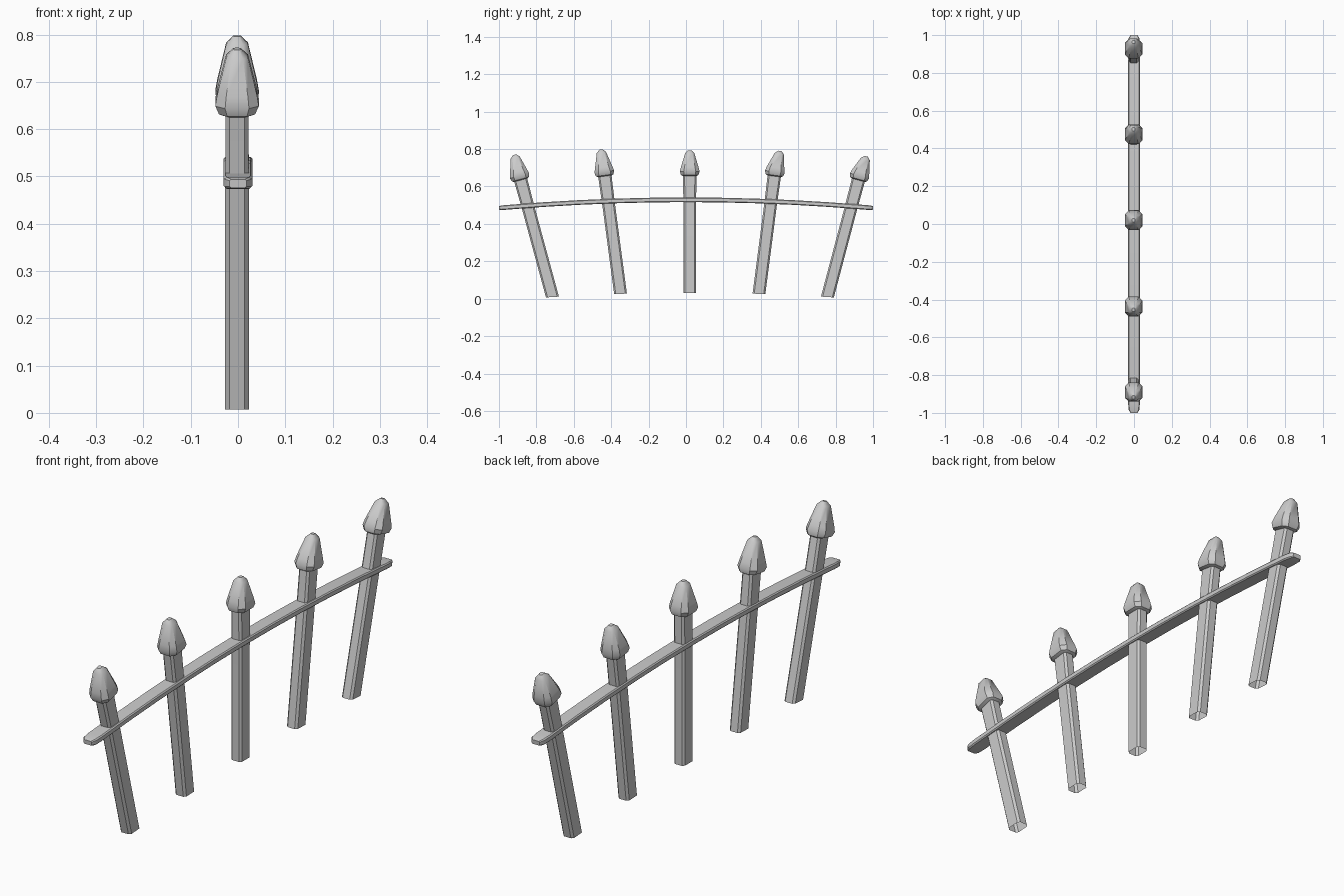
import bpy, bmesh, math
from mathutils import Vector

if "Cube" in bpy.data.objects:
    bpy.data.objects.remove(bpy.data.objects["Cube"])


def ring(bm, centre, hx, hy, axis, side, cut=0.28, skew=0.0):
    """Chamfered rectangle of half sizes hx (along x) and hy (along side)."""
    c = cut * min(hx, hy)
    pts = [(hx, hy - c), (hx - c, hy), (-hx + c, hy), (-hx, hy - c),
           (-hx, -hy + c), (-hx + c, -hy), (hx - c, -hy), (hx, -hy + c)]
    return [bm.verts.new(centre + Vector((a, 0, 0)) + side * b + axis * skew * b)
            for a, b in pts]


def bridge(bm, rings):
    for lo, hi in zip(rings, rings[1:]):
        for i in range(8):
            j = (i + 1) % 8
            bm.faces.new((lo[i], lo[j], hi[j], hi[i]))


def finish(bm, name, angle=35):
    bmesh.ops.recalc_face_normals(bm, faces=bm.faces)
    mesh = bpy.data.meshes.new(name)
    bm.to_mesh(mesh)
    bm.free()
    ob = bpy.data.objects.new(name, mesh)
    bpy.context.collection.objects.link(ob)
    bpy.ops.object.select_all(action='DESELECT')
    ob.select_set(True)
    bpy.context.view_layer.objects.active = ob
    bpy.ops.object.shade_smooth_by_angle(angle=math.radians(angle))
    return ob


def picket(n, foot, neck, tip_shift, tip_h):
    base = Vector((-0.002, foot[0], foot[1]))
    top = Vector((-0.002, neck[0], neck[1]))
    axis = (top - base).normalized()
    side = Vector((0, axis.z, -axis.y))
    level = 0.75 * axis.y / axis.z

    # Shaft, open at the foot
    bm = bmesh.new()
    mid = base.lerp(top, 0.75)
    bridge(bm, [ring(bm, base, 0.025, 0.034, axis, side, 0.35, level),
                ring(bm, mid, 0.025, 0.034, axis, side, 0.35),
                ring(bm, top + axis * 0.01, 0.024, 0.036, axis, side, 0.35)])
    finish(bm, f"picket_shaft_{n}")

    # Spear head with flared collar and blunt, slightly skewed tip
    bm = bmesh.new()
    profile = [(-0.002, 0.026, 0.037, 0), (0.003, 0.038, 0.047, 0),
               (0.022, 0.046, 0.053, 0), (0.045, 0.042, 0.047, 0.1),
               (tip_h - 0.016, 0.023, 0.025, 0.9), (tip_h, 0.008, 0.009, 1.0)]
    rings = [ring(bm, top + axis * h + side * tip_shift * s, hx, hy, axis, side, 0.45)
             for h, hx, hy, s in profile]
    bridge(bm, rings)
    bm.faces.new(rings[0][::-1])
    bm.faces.new(rings[-1])
    finish(bm, f"picket_head_{n}")


# Fanned pickets: foot (y, z), neck (y, z), tip shift, head height
pickets = [((-0.714, 0.009), (-0.884, 0.636), 0.003, 0.138),
           ((-0.350, 0.026), (-0.434, 0.657), -0.002, 0.142),
           ((0.020, 0.030), (0.020, 0.659), 0.0, 0.134),
           ((0.390, 0.026), (0.472, 0.657), 0.012, 0.136),
           ((0.756, 0.009), (0.922, 0.636), 0.008, 0.132)]
for n, p in enumerate(pickets, 1):
    picket(n, *p)

# Arched flat rail with rounded ends
bm = bmesh.new()
stations = [(-1.0, 0.018), (-0.985, 0.028)] + \
           [(-0.95 + 0.19 * i, 0.031) for i in range(11)] + \
           [(0.985, 0.028), (1.0, 0.018)]
rings = []
for y, w in stations:
    axis = Vector((0, 1, -0.09 * y)).normalized()
    side = Vector((0, -axis.z, axis.y))
    t = 0.009 if abs(y) > 0.99 else 0.0125
    rings.append(ring(bm, Vector((0, y, 0.529 - 0.044 * y * y)), w, t, axis, side, 0.35))
bridge(bm, rings)
bm.faces.new(rings[0])
bm.faces.new(rings[-1])
finish(bm, "rail")
